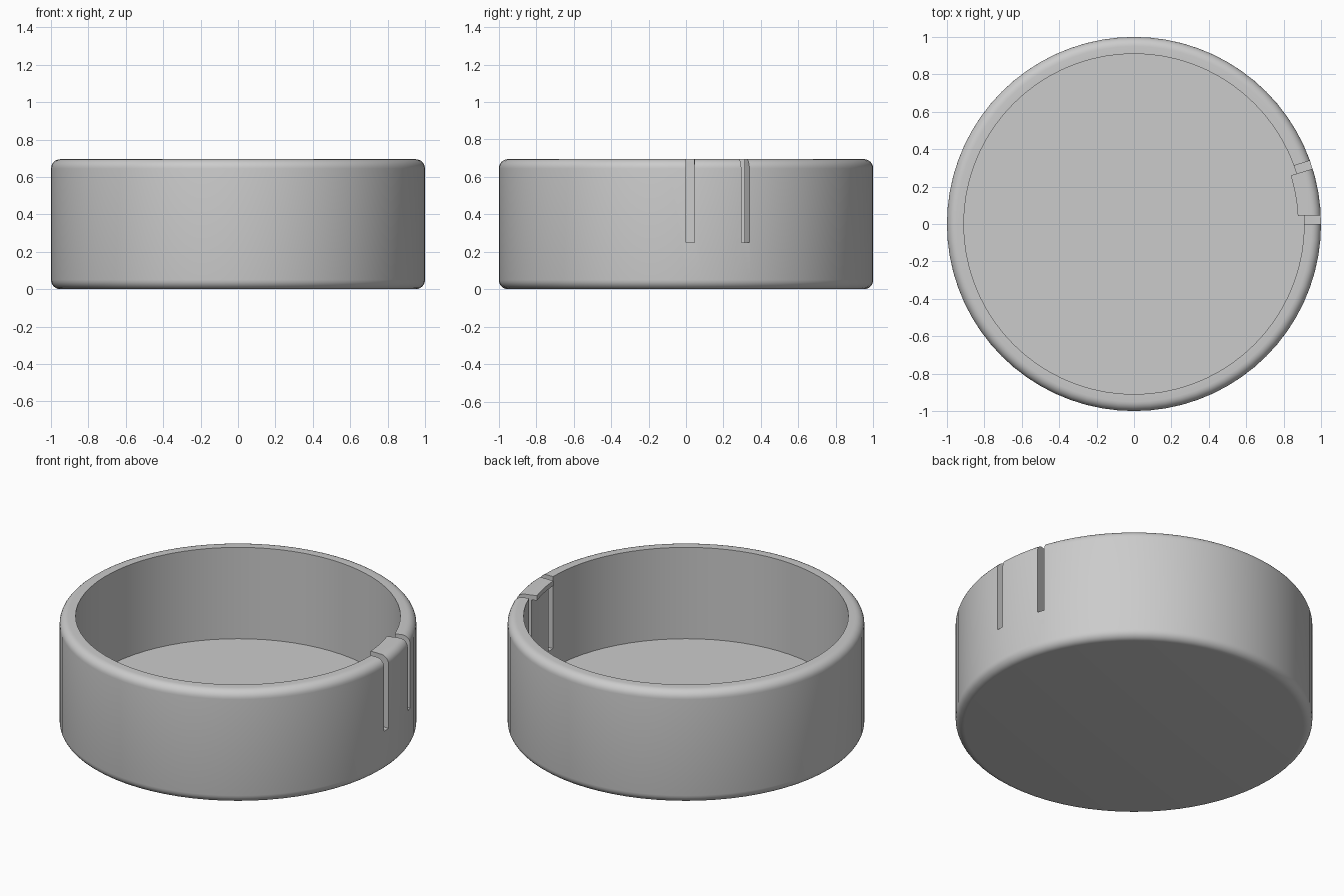
import bpy, bmesh, math
from mathutils import Matrix

if "Cube" in bpy.data.objects:
    bpy.data.objects.remove(bpy.data.objects["Cube"], do_unlink=True)

HEIGHT, WALL, FLOOR, FILLET = 0.695, 0.91, 0.13, 0.05
SLOT, SLOT_BOTTOM, TAB_ANGLE = 0.045, 0.25, math.radians(17.2)
SEGMENTS = 72

grey = bpy.data.materials.new("light_grey")
grey.use_nodes = True
grey.diffuse_color = (0.6, 0.6, 0.6, 1)
grey.node_tree.nodes["Principled BSDF"].inputs["Base Color"].default_value = grey.diffuse_color


def make_object(name, bm):
    bmesh.ops.recalc_face_normals(bm, faces=bm.faces)
    mesh = bpy.data.meshes.new(name)
    bm.to_mesh(mesh)
    bm.free()
    obj = bpy.data.objects.new(name, mesh)
    bpy.context.collection.objects.link(obj)
    mesh.materials.append(grey)
    return obj


def spin(bm, profile, start, angle, steps, closed):
    """Sweep an (r, z) profile around the z axis."""
    verts = [bm.verts.new((r * math.cos(start), r * math.sin(start), z)) for r, z in profile]
    edges = [bm.edges.new(pair) for pair in zip(verts, verts[1:])]
    if closed:
        edges.append(bm.edges.new((verts[-1], verts[0])))
    bmesh.ops.spin(bm, geom=verts + edges, cent=(0, 0, 0), axis=(0, 0, 1),
                   angle=angle, steps=steps, use_duplicate=False)
    bmesh.ops.remove_doubles(bm, verts=bm.verts, dist=1e-5)


def fillet(z, start):
    """Quarter-circle corner of the outer wall."""
    angles = [math.radians(start + 15 * i) for i in range(7)]
    return [(1 - FILLET + FILLET * math.cos(a), z + FILLET * math.sin(a)) for a in angles]


# Round cup with rounded outer edges and a flat floor
bm = bmesh.new()
outline = [(0, 0)] + fillet(FILLET, -90) + fillet(HEIGHT - FILLET, 0) + [(WALL, HEIGHT), (WALL, FLOOR), (0, FLOOR)]
spin(bm, outline, 0, math.tau, SEGMENTS, False)
cup = make_object("cup", bm)

# Two slots that free the spring tab
bm = bmesh.new()
for angle in (0, TAB_ANGLE):
    place = (Matrix.Rotation(angle, 4, 'Z')
             @ Matrix.Translation((0.95, SLOT / 2, SLOT_BOTTOM + 0.3))
             @ Matrix.Diagonal((0.3, SLOT, 0.6, 1)))
    bmesh.ops.create_cube(bm, size=1, matrix=place)
cutter = make_object("slot_cutter", bm)
cutter.hide_render = True
cutter.hide_set(True)
cut = cup.modifiers.new("slots", 'BOOLEAN')
cut.object = cutter
cut.operation = 'DIFFERENCE'
cut.solver = 'EXACT'

# Small inward lip on top of the spring tab
bm = bmesh.new()
start = math.asin(SLOT / 0.9)
lip_profile = [(0.877, HEIGHT), (0.877, HEIGHT - 0.03), (WALL + 0.01, HEIGHT - 0.03), (WALL + 0.01, HEIGHT)]
spin(bm, lip_profile, start, TAB_ANGLE - start, 6, True)
bmesh.ops.holes_fill(bm, edges=[e for e in bm.edges if e.is_boundary])
lip = make_object("tab_lip", bm)

# Bake the slots, then smooth the round surfaces
bpy.ops.object.select_all(action='DESELECT')
bpy.context.view_layer.objects.active = cup
cup.select_set(True)
bpy.ops.object.modifier_apply(modifier=cut.name)
bpy.data.objects.remove(cutter, do_unlink=True)
lip.select_set(True)
bpy.ops.object.shade_smooth_by_angle(angle=math.radians(30))
